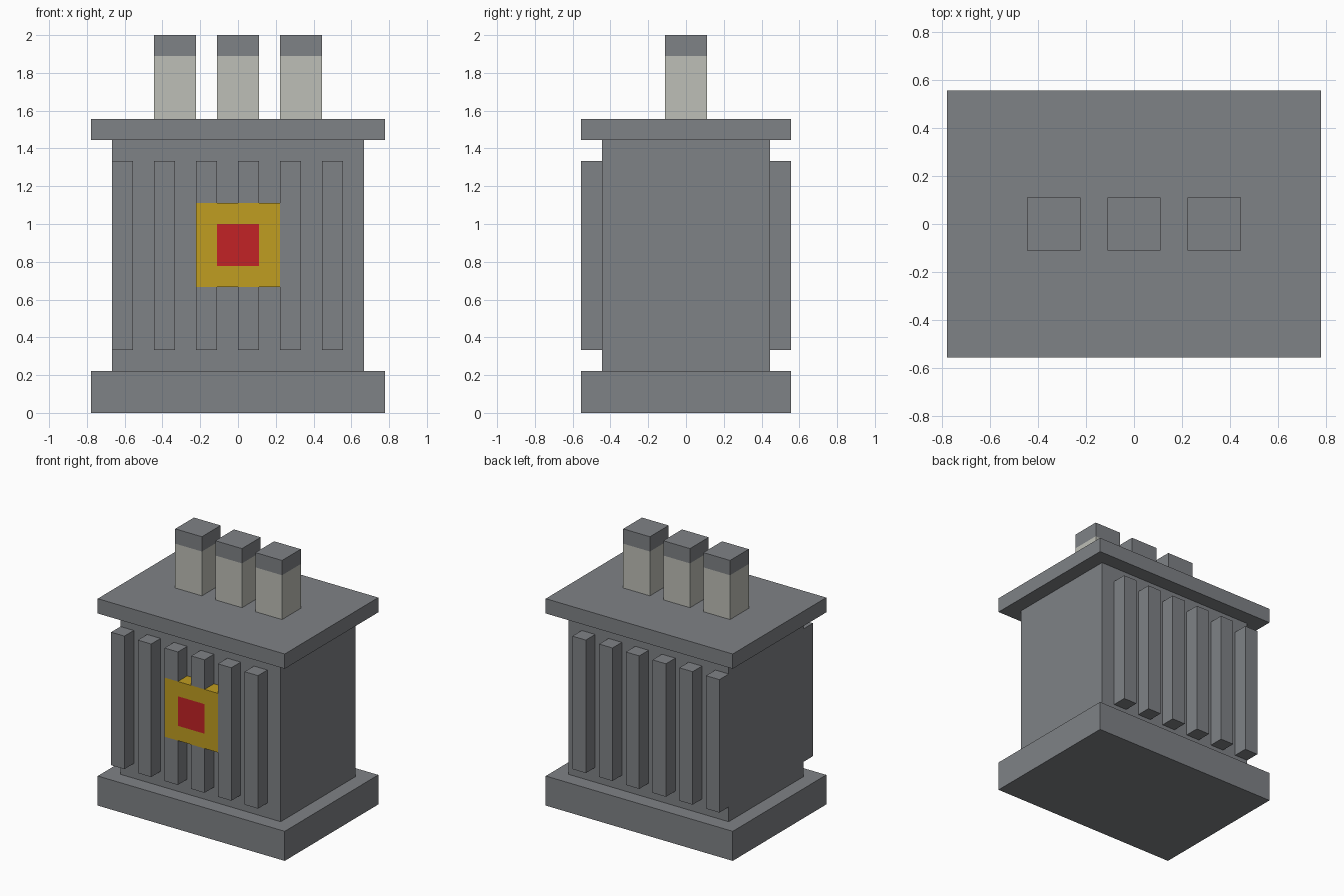
import bpy
import bmesh
from mathutils import Vector

U = 1 / 9  # building unit

cube = bpy.data.objects.get("Cube")
if cube:
    bpy.data.objects.remove(cube, do_unlink=True)


def make_material(name, srgb):
    lin = [((c / 255 + 0.055) / 1.055) ** 2.4 for c in srgb]
    mat = bpy.data.materials.new(name)
    mat.use_nodes = True
    mat.diffuse_color = (*lin, 1)
    mat.node_tree.nodes["Principled BSDF"].inputs["Base Color"].default_value = (*lin, 1)
    return mat


STEEL = make_material("steel grey", (127, 130, 134))
CERAMIC = make_material("ceramic off-white", (190, 191, 183))
YELLOW = make_material("warning yellow", (192, 157, 33))
RED = make_material("warning red", (194, 34, 38))


def box(name, lo, hi, *mats, edit=None):
    """Box between two corners given in building units."""
    lo, hi = Vector(lo) * U, Vector(hi) * U
    bm = bmesh.new()
    bmesh.ops.create_cube(bm, size=1)
    for v in bm.verts:
        v.co = (lo + hi) / 2 + v.co * (hi - lo)
    if edit:
        edit(bm)
    mesh = bpy.data.meshes.new(name)
    bm.to_mesh(mesh)
    bm.free()
    for m in mats:
        mesh.materials.append(m)
    obj = bpy.data.objects.new(name, mesh)
    bpy.context.collection.objects.link(obj)
    return obj


# Base, tank and lid
box("base", (-7, -5, 0), (7, 5, 2), STEEL)
box("tank", (-6, -4, 2), (6, 4, 13), STEEL)
box("lid", (-7, -5, 13), (7, 5, 14), STEEL)

# Cooling fins on front and back; the sign interrupts two front fins
for i, x in enumerate(range(-6, 6, 2), 1):
    box(f"back_fin_{i}", (x, 4, 3), (x + 1, 5, 12), STEEL)
    if -2 <= x < 2:
        box(f"front_fin_lower_{i}", (x, -5, 3), (x + 1, -4, 6), STEEL)
        box(f"front_fin_upper_{i}", (x, -5, 10), (x + 1, -4, 12), STEEL)
    else:
        box(f"front_fin_{i}", (x, -5, 3), (x + 1, -4, 12), STEEL)


# Warning sign with a red square inset in its front face
def inset_front(bm):
    bm.normal_update()
    front = min(bm.faces, key=lambda f: f.calc_center_median().y)
    bmesh.ops.inset_region(bm, faces=[front], thickness=U, use_even_offset=True)
    front.material_index = 1


box("warning_sign", (-2, -5, 6), (2, -4, 10), YELLOW, RED, edit=inset_front)

# Three insulators with steel caps
for side, x in (("right", -3), ("middle", 0), ("left", 3)):
    box(f"insulator_{side}", (x - 1, -1, 14), (x + 1, 1, 17), CERAMIC)
    box(f"insulator_cap_{side}", (x - 1, -1, 17), (x + 1, 1, 18), STEEL)
